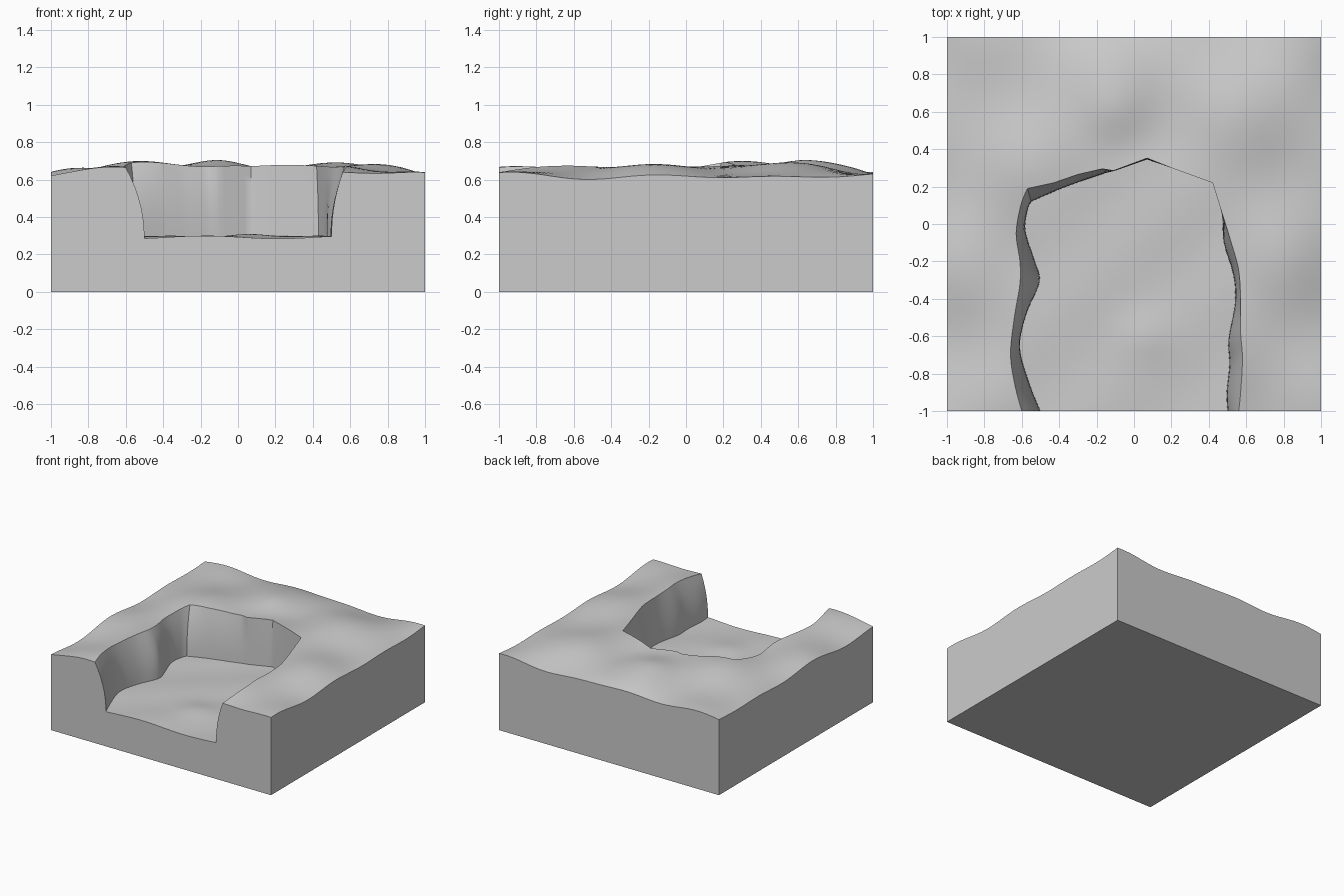
import bpy, bmesh
from math import sin, exp

if "Cube" in bpy.data.objects:
    bpy.data.objects.remove(bpy.data.objects["Cube"])

# Cavity outline stations: rim x, rim y, base x, base y
LEFT = [(-.60, -1, -.50, -1), (-.635, -.87, -.56, -.85), (-.66, -.7, -.61, -.66),
        (-.64, -.5, -.575, -.48), (-.61, -.32, -.505, -.31), (-.61, -.2, -.53, -.2),
        (-.63, -.05, -.58, -.04), (-.605, .1, -.57, .07), (-.57, .19, -.55, .12)]
BACK = [(-.57, .19, -.55, .12), (-.43, .22, -.40, .185), (-.3, .265, -.28, .23),
        (-.17, .295, -.16, .27), (-.11, .285, -.1, .285), (.07, .352, .07, .345),
        (.2, .30, .2, .30), (.42, .22, .43, .22)]
RIGHT = [(.42, .22, .43, .22), (.47, .06, .47, .05), (.52, -.1, .48, -.1),
         (.56, -.25, .53, -.27), (.57, -.42, .54, -.42), (.57, -.58, .505, -.62),
         (.58, -.72, .51, -.75), (.57, -.9, .495, -.9), (.56, -1, .50, -1)]
PER = 5          # subdivisions between stations
N_TOP, N_WALL, N_FLOOR = 18, 7, 10


def resample(pts, smooth):
    out = []
    for i in range(len(pts) - 1):
        p = [pts[max(i - 1, 0)], pts[i], pts[i + 1], pts[min(i + 2, len(pts) - 1)]]
        for k in range(PER):
            t = k / PER
            row = []
            for a, b, c, d in zip(*p):
                v = b + (c - b) * t
                if smooth:
                    v = b + .5 * t * (c - a + t * (2*a - 5*b + 4*c - d + t * (3*(b - c) + d - a)))
                row.append(v)
            out.append(row)
    out.append(list(pts[-1]))
    return out


def plateau(x, y):
    edge = (1 - x**4) * (1 - (y if y > 0 else .8 * y)**4)
    z = .617 + .062 * edge
    z += .011 * sin(7 * x - 6 * y + 1) + .009 * sin(3 * x + 9 * y + .5)
    z += .006 * sin(11 * x + 4 * y)
    z += .03 * exp(-((x + .1)**2 + (y - .6)**2) / .03)
    return z


def floor(x, y):
    return .292 + .008 * sin(8 * x - 3 * y) * sin(6 * y + 1) + .02 * exp(-((x - .05)**2 + (y + .6)**2) / .02)


def lerp(a, b, t):
    return a + (b - a) * t


# One cross-section per station: outer foot, plateau, curved wall, floor to spine
columns = []
for side, pts in enumerate((LEFT, BACK, RIGHT)):
    rows = resample(pts, side != 1)
    n = len(rows) - 1
    for i, (tx, ty, bx, by) in enumerate(rows):
        if side and i == 0:
            continue
        t = i / n
        ox, oy = ((-1, 2*t - 1), (2*t - 1, 1), (1, 1 - 2*t))[side]
        sy = (lerp(-1, .05, t), .05, lerp(.05, -1, t))[side]
        col = [(ox, oy, 0)]
        for k in range(N_TOP + 1):
            x, y = lerp(ox, tx, k / N_TOP), lerp(oy, ty, k / N_TOP)
            col.append((x, y, plateau(x, y)))
        zt, zb = plateau(tx, ty), floor(bx, by)
        for k in range(1, N_WALL + 1):
            h = 1 - k / N_WALL
            f = h ** 2.1
            col.append((lerp(bx, tx, f), lerp(by, ty, f), lerp(zb, zt, h)))
        for k in range(1, N_FLOOR + 1):
            x, y = lerp(bx, 0, k / N_FLOOR), lerp(by, sy, k / N_FLOOR)
            col.append((x, y, floor(x, y)))
        columns.append(col)

# Skin the cross-sections, then close the front and the underside
bm = bmesh.new()
grid = [[bm.verts.new(p) for p in col] for col in columns]
for a, b in zip(grid, grid[1:]):
    for k in range(len(a) - 1):
        bm.faces.new((a[k], b[k], b[k + 1], a[k + 1]))
bm.faces.new([c[0] for c in grid])
bmesh.ops.remove_doubles(bm, verts=bm.verts, dist=.0005)
front = [e for e in bm.edges if e.is_boundary]
bmesh.ops.contextual_create(bm, geom=front)
if any(e.is_boundary for e in bm.edges):
    bmesh.ops.holes_fill(bm, edges=[e for e in bm.edges if e.is_boundary], sides=0)
bmesh.ops.recalc_face_normals(bm, faces=bm.faces)

mesh = bpy.data.meshes.new("ground_block")
bm.to_mesh(mesh)
bm.free()
block = bpy.data.objects.new("ground_block", mesh)
bpy.context.collection.objects.link(block)
bpy.context.view_layer.objects.active = block
block.select_set(True)
bpy.ops.object.shade_smooth_by_angle(angle=.7)
